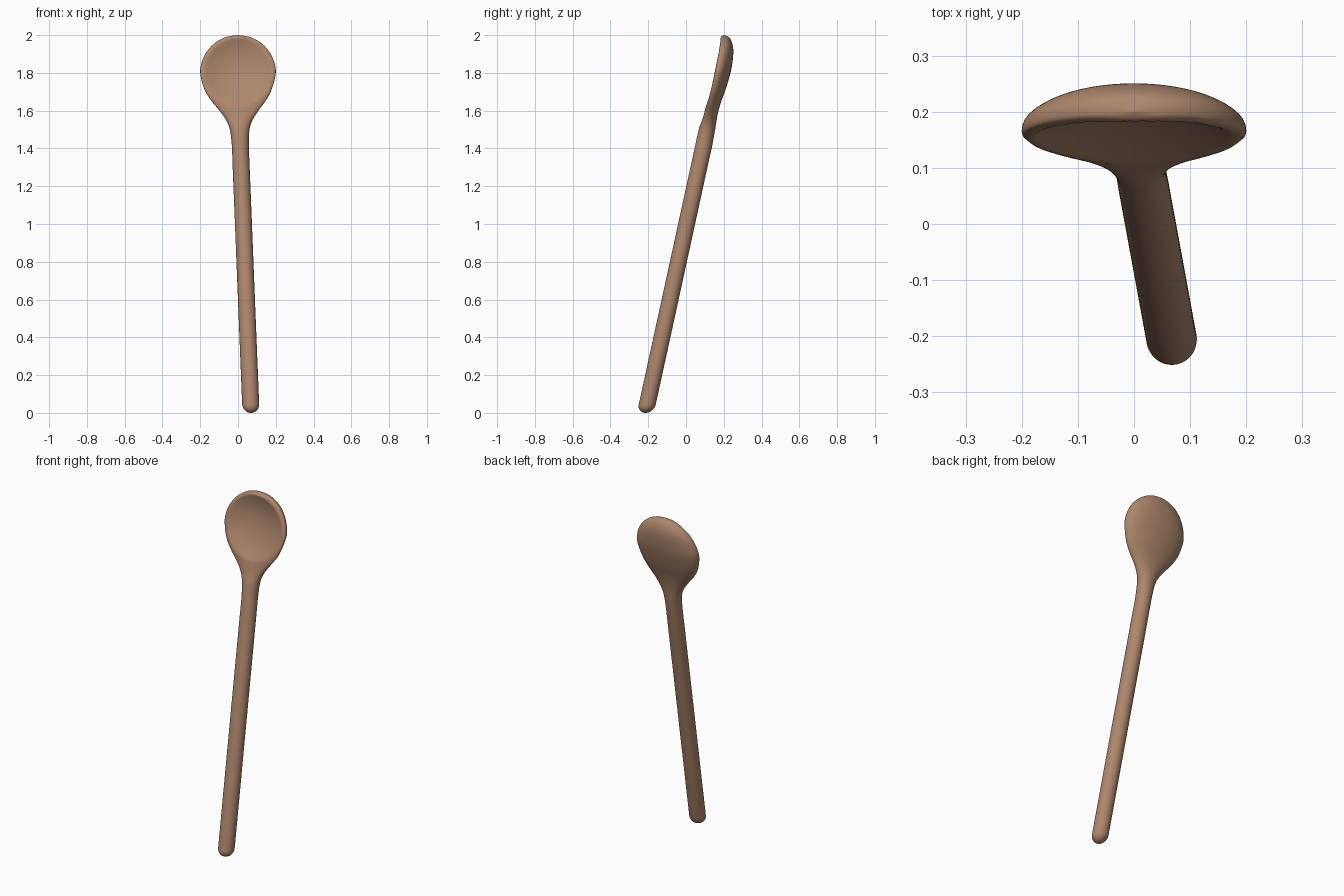
import bpy, bmesh, math

if "Cube" in bpy.data.objects:
    bpy.data.objects.remove(bpy.data.objects["Cube"])

SIDES = 56
R = 0.045  # handle radius

# Neck and bowl stations: z, half width, front offset, back offset, rim offset, flatness
KEYS = [
    (1.32, R, -R, R, 0.0, 0.0),
    (1.42, R, -R, R, 0.0, 0.0),
    (1.50, 0.052, -0.045, 0.042, 0.0, 0.1),
    (1.55, 0.070, -0.038, 0.039, -0.002, 0.25),
    (1.60, 0.103, -0.034, 0.038, -0.006, 0.55),
    (1.65, 0.142, -0.034, 0.042, -0.010, 0.9),
    (1.71, 0.177, -0.034, 0.051, -0.013, 1.0),
    (1.80, 0.200, -0.034, 0.058, -0.014, 1.0),
]
for deg, f, b in ((20, -0.035, 0.055), (38, -0.036, 0.046), (55, -0.036, 0.029),
                  (72, -0.034, 0.008), (90, -0.021, -0.021)):
    t = math.radians(deg)
    KEYS.append((1.8 + 0.2 * math.sin(t), 0.2 * math.cos(t), f, b, -0.016, 1.0))
KEYS[-1] = (2.0, 0.0, -0.021, -0.021, -0.021, 1.0)


def smooth(keys, steps):
    """Catmull-Rom through the stations."""
    out = []
    for i in range(len(keys) - 1):
        p0, p1 = keys[max(i - 1, 0)], keys[i]
        p2, p3 = keys[i + 1], keys[min(i + 2, len(keys) - 1)]
        for s in range(steps):
            u = s / steps
            out.append(tuple(
                0.5 * (2 * b + (c - a) * u + (2 * a - 5 * b + 4 * c - d) * u * u
                       + (3 * b - a - 3 * c + d) * u ** 3)
                for a, b, c, d in zip(p0, p1, p2, p3)))
    out.append(keys[-1])
    return out


# Rounded handle end, straight handle, then neck and bowl
stations = []
for i in range(9):
    t = math.radians(90 * i / 8)
    r = R * math.sin(t)
    stations.append((R - R * math.cos(t), r, -r, r, 0.0, 0.0))
stations += [(z, R, -R, R, 0.0, 0.0) for z in (0.4, 0.8, 1.1)]
stations += smooth(KEYS, 5)

bm = bmesh.new()
rings = []
for z, w, front, back, rim, flat in stations:
    w = max(w, 0.0)
    flat = min(max(flat, 0.0), 1.0)
    cx = max(0.0, 0.067 - 0.04 * (z - R))   # leaning centre line
    cy = -0.205 + 0.218 * (z - R)
    ring = []
    for k in range(SIDES):
        a = 2 * math.pi * k / SIDES
        x, s = w * math.cos(a), math.sin(a)
        if s >= 0:
            y = rim + (back - rim) * s ** (1 - 0.1 * flat)
        else:
            y = rim + (front - rim) * (-s) ** (1 - 0.4 * flat)
            # shallow hollow in the front of the bowl
            d = math.hypot(x, z - 1.805) / 0.18
            if d < 1:
                y += 0.042 * (1 - d ** 2.3)
        ring.append(bm.verts.new((cx + x, cy + y, z)))
    rings.append(ring)
for lo, hi in zip(rings, rings[1:]):
    for k in range(SIDES):
        n = (k + 1) % SIDES
        bm.faces.new((lo[k], lo[n], hi[n], hi[k]))
bmesh.ops.remove_doubles(bm, verts=bm.verts[:], dist=0.00005)
bmesh.ops.recalc_face_normals(bm, faces=bm.faces[:])
for f in bm.faces:
    f.smooth = True

mesh = bpy.data.meshes.new("wooden_spoon")
bm.to_mesh(mesh)
bm.free()
spoon = bpy.data.objects.new("wooden_spoon", mesh)
bpy.context.collection.objects.link(spoon)

wood = bpy.data.materials.new("light_brown_wood")
wood.diffuse_color = (0.42, 0.24, 0.15, 1.0)
wood.use_nodes = True
wood.node_tree.nodes["Principled BSDF"].inputs["Base Color"].default_value = wood.diffuse_color
mesh.materials.append(wood)
